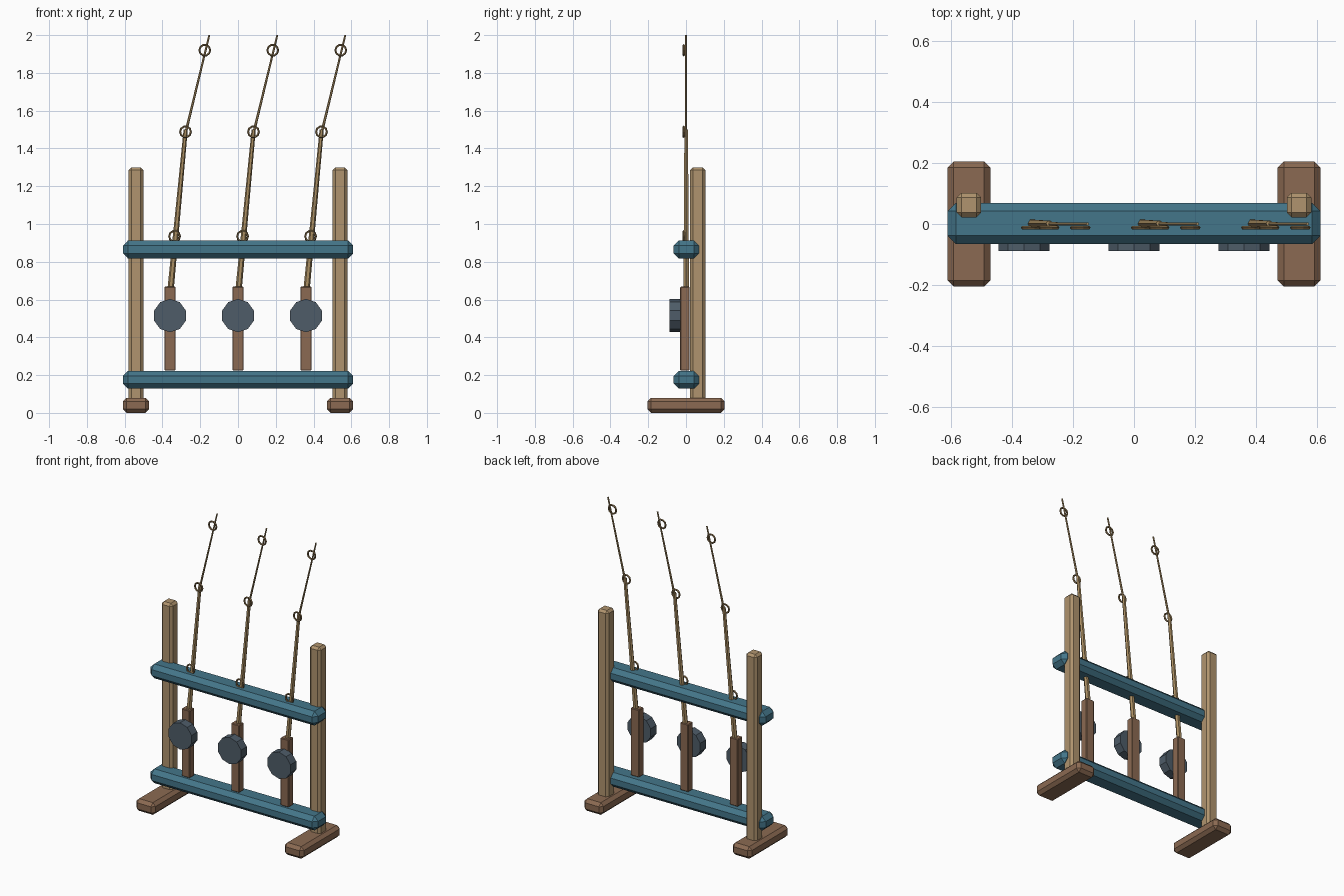
import bpy, math
from mathutils import Vector

cube = bpy.data.objects.get("Cube")
if cube:
    bpy.data.objects.remove(cube, do_unlink=True)


def material(name, rgb):
    # sRGB bytes to linear colour
    lin = [((c / 255 + 0.055) / 1.055) ** 2.4 for c in rgb] + [1]
    m = bpy.data.materials.new(name)
    m.use_nodes = True
    m.diffuse_color = lin
    m.node_tree.nodes["Principled BSDF"].inputs["Base Color"].default_value = lin
    return m


pale_wood = material("pale wood", (176, 148, 110))
brown_wood = material("brown wood", (139, 106, 82))
blue_paint = material("blue paint", (68, 118, 138))
slate = material("slate", (78, 92, 104))
rod_tan = material("rod tan", (170, 142, 98))
ring_brass = material("ring brass", (138, 114, 78))


def finish(name, mat):
    ob = bpy.context.object
    ob.name = name
    ob.data.materials.append(mat)
    return ob


def box(name, centre, size, mat, bevel):
    bpy.ops.mesh.primitive_cube_add(size=1, location=centre)
    ob = finish(name, mat)
    ob.scale = size
    bpy.ops.object.transform_apply(location=False, rotation=False, scale=True)
    mod = ob.modifiers.new("chamfer", "BEVEL")
    mod.width = bevel
    mod.segments = 1
    return ob


def rod(name, a, b, r1, r2, mat):
    a, b = Vector(a), Vector(b)
    bpy.ops.mesh.primitive_cone_add(vertices=6, radius1=r1, radius2=r2,
                                    depth=(b - a).length, location=(a + b) / 2)
    ob = finish(name, mat)
    ob.rotation_euler = (b - a).to_track_quat("Z", "Y").to_euler()


# Feet and posts
for side, s in (("left", 1), ("right", -1)):
    box(side + "_foot", (s * 0.54, 0, 0.04), (0.14, 0.41, 0.08), brown_wood, 0.02)
    box(side + "_post", (s * 0.54, 0.062, 0.68), (0.08, 0.08, 1.24), pale_wood, 0.015)

# Cross rails
for name, z in (("lower_rail", 0.175), ("upper_rail", 0.865)):
    box(name, (0, 0.002, z), (1.22, 0.134, 0.094), blue_paint, 0.027)

# Three rods, each with grip, reel and line guides
for i, x in enumerate((-0.36, 0, 0.36), 1):
    box(f"grip_{i}", (x, -0.006, 0.446), (0.06, 0.05, 0.444), brown_wood, 0.004)
    bpy.ops.mesh.primitive_cylinder_add(vertices=10, radius=0.088, depth=0.06,
                                        location=(x, -0.058, 0.515),
                                        rotation=(math.pi / 2, 0, 0))
    finish(f"reel_{i}", slate)
    rod(f"rod_lower_{i}", (x, 0.001, 0.62), (x + 0.083, 0.001, 1.5), 0.017, 0.011, rod_tan)
    rod(f"rod_tip_{i}", (x + 0.082, 0, 1.48), (x + 0.208, 0, 2.0), 0.007, 0.005, rod_tan)
    for j, (dx, z) in enumerate(((0.024, 0.935), (0.082, 1.488), (0.184, 1.92)), 1):
        bpy.ops.mesh.primitive_torus_add(major_segments=10, minor_segments=5,
                                         major_radius=0.028, minor_radius=0.006,
                                         location=(x + dx, -0.012, z),
                                         rotation=(math.pi / 2, 0, 0))
        finish(f"guide_ring_{i}_{j}", ring_brass)
